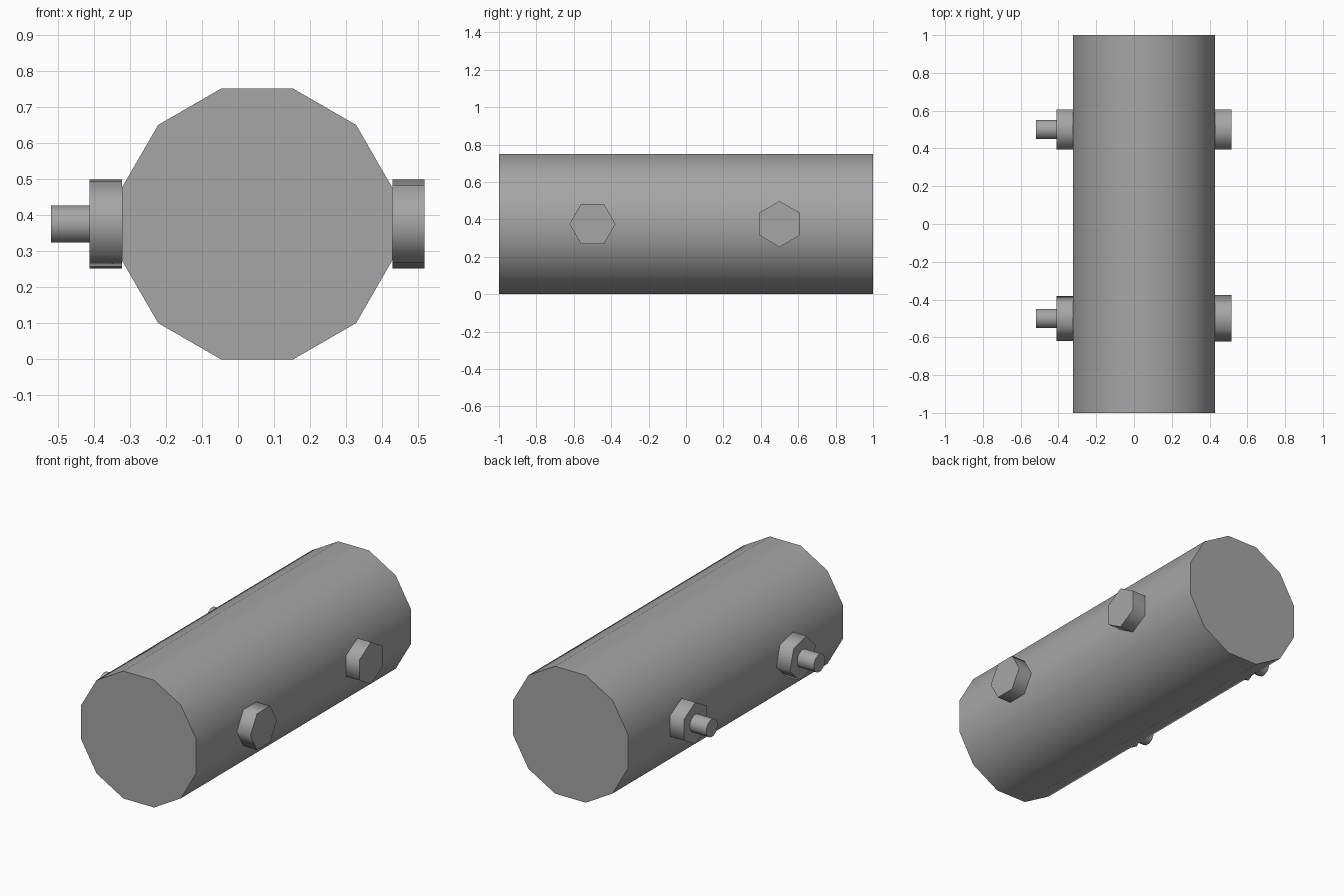
import bpy
import bmesh
from math import cos, sin, radians, pi
from mathutils import Vector

cube = bpy.data.objects.get("Cube")
if cube:
    bpy.data.objects.remove(cube)

grey = bpy.data.materials.new("mid grey")
grey.use_nodes = True
colour = (0.38, 0.38, 0.38, 1)
grey.diffuse_color = colour
grey.node_tree.nodes["Principled BSDF"].inputs["Base Color"].default_value = colour


def prism(name, start, end, radius, sides, turn):
    """Regular prism between two points; turn is the first corner's angle."""
    start, end = Vector(start), Vector(end)
    axis = (end - start).normalized()
    up = Vector((0, 0, 1))
    side = up.cross(axis)
    bm = bmesh.new()
    ring = []
    for i in range(sides):
        a = radians(turn) + 2 * pi * i / sides
        ring.append(bm.verts.new(start + radius * (side * cos(a) + up * sin(a))))
    base = bm.faces.new(ring)
    extruded = bmesh.ops.extrude_face_region(bm, geom=[base], use_keep_orig=True)
    top = [v for v in extruded["geom"] if isinstance(v, bmesh.types.BMVert)]
    bmesh.ops.translate(bm, verts=top, vec=end - start)
    bmesh.ops.recalc_face_normals(bm, faces=bm.faces)
    mesh = bpy.data.meshes.new(name)
    bm.to_mesh(mesh)
    bm.free()
    mesh.materials.append(grey)
    obj = bpy.data.objects.new(name, mesh)
    bpy.context.collection.objects.link(obj)
    # Smooth round the sides, sharp at the end caps
    bpy.ops.object.select_all(action="DESELECT")
    obj.select_set(True)
    bpy.context.view_layer.objects.active = obj
    bpy.ops.object.shade_smooth_by_angle(angle=radians(65))
    return obj


mid_x, mid_z, half = 0.053, 0.375, 0.375

# Main barrel
prism("barrel", (mid_x, -1, mid_z), (mid_x, 1, mid_z), half / cos(pi / 12), 12, 15)

# Bolt heads on one side, nuts with protruding bolt ends on the other
for place, y, head_turn, nut_turn in (("front", -0.5, 0, 14), ("back", 0.5, 30, 30)):
    right, left = mid_x + half, mid_x - half
    prism(place + "_bolt_head", (right, y, mid_z), (0.517, y, mid_z), 0.123, 6, head_turn)
    prism(place + "_nut", (left, y, mid_z), (-0.411, y, mid_z), 0.123, 6, nut_turn)
    prism(place + "_bolt_end", (-0.411, y, mid_z), (-0.519, y, mid_z), 0.053, 12, 15)
